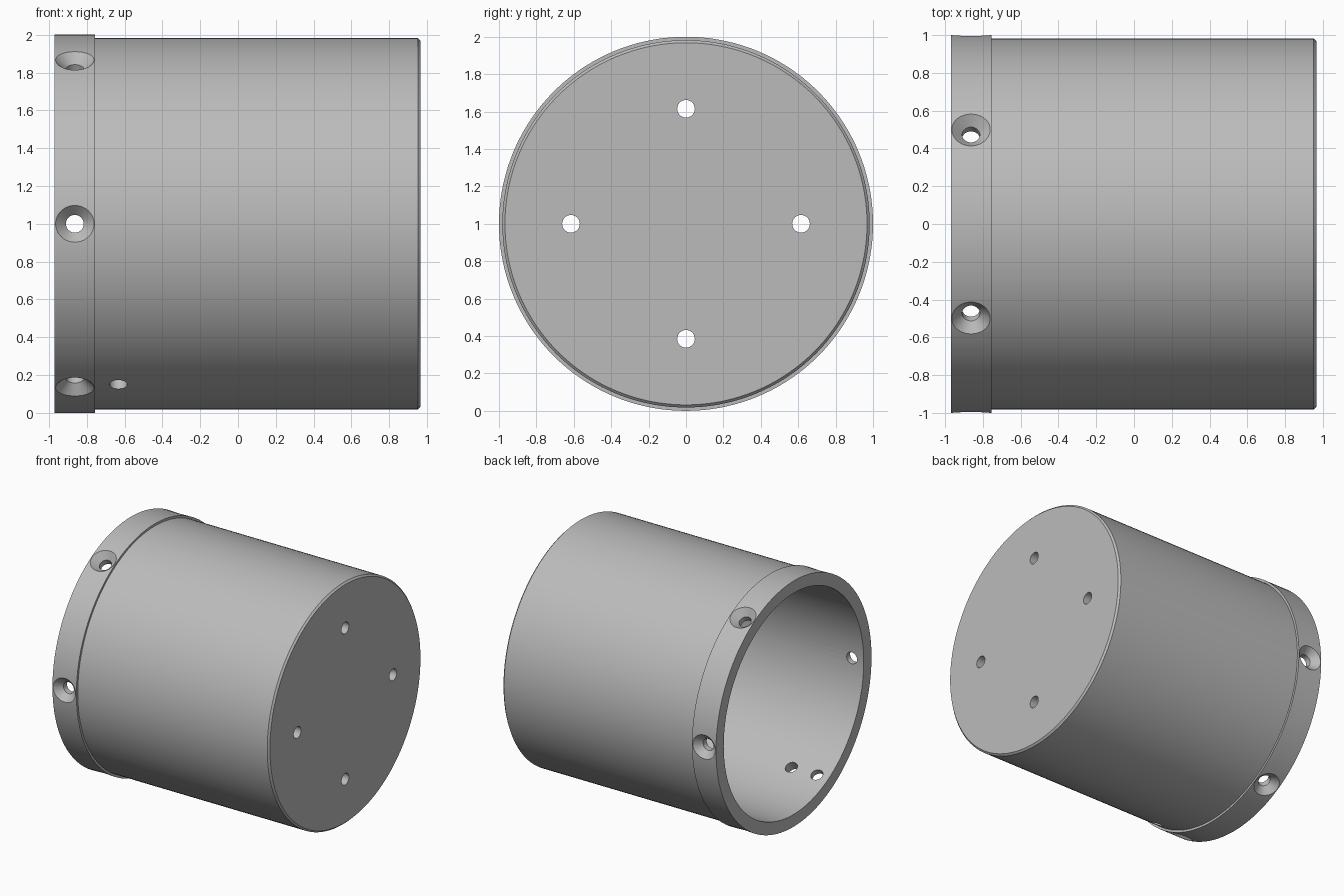
import bpy, bmesh
from math import cos, sin, pi, radians
from mathutils import Matrix, Vector

if "Cube" in bpy.data.objects:
    bpy.data.objects.remove(bpy.data.objects["Cube"], do_unlink=True)

# Shared metal colour
metal = bpy.data.materials.new("grey metal")
metal.use_nodes = True
grey = (0.5, 0.5, 0.5, 1)
metal.diffuse_color = grey
metal.node_tree.nodes["Principled BSDF"].inputs["Base Color"].default_value = grey


def lathe(name, profile, steps):
    """Revolve a profile of (distance along x, radius) points around x."""
    bm = bmesh.new()
    verts = [bm.verts.new((x, 0, r)) for x, r in profile]
    edges = [bm.edges.new(pair) for pair in zip(verts, verts[1:])]
    bmesh.ops.spin(bm, geom=verts + edges, cent=(0, 0, 0), axis=(1, 0, 0),
                   angle=2 * pi, steps=steps)
    bmesh.ops.remove_doubles(bm, verts=bm.verts, dist=1e-5)
    bmesh.ops.recalc_face_normals(bm, faces=bm.faces)
    mesh = bpy.data.meshes.new(name)
    bm.to_mesh(mesh)
    bm.free()
    mesh.materials.append(metal)
    obj = bpy.data.objects.new(name, mesh)
    bpy.context.collection.objects.link(obj)
    return obj


def cut(target, profile, location, direction):
    """Drill a round hole whose profile runs along the given direction."""
    tool = lathe("drill", profile, 40)
    tool.hide_render = True
    turn = Vector(direction).to_track_quat("X", "Z").to_matrix().to_4x4()
    tool.data.transform(Matrix.Translation(location) @ turn)
    mod = target.modifiers.new("hole", "BOOLEAN")
    mod.operation = "DIFFERENCE"
    mod.solver = "EXACT"
    mod.object = tool
    bpy.context.view_layer.objects.active = target
    bpy.ops.object.modifier_apply(modifier=mod.name)
    bpy.data.objects.remove(tool, do_unlink=True)


# Cup lying on its side: closed end at +x, raised collar at the open end
open_x, collar_x, end_x = -0.97, -0.755, 0.965
outer, bore, floor = 0.982, 0.9, 0.1
cup = lathe("flanged_cup", [
    (end_x, 0), (end_x, outer - 0.014), (end_x - 0.014, outer),
    (collar_x, outer), (collar_x, 1), (open_x, 1),
    (open_x, bore), (end_x - floor, bore), (end_x - floor, 0)], 144)
cup.data.transform(Matrix.Translation((0, 0, 1)))

hole = 0.047
plain = [(-0.2, 0), (-0.2, hole), (0.2, hole), (0.2, 0)]
countersunk = [(-0.2, 0), (-0.2, hole), (-0.055, hole),
               (0.02, 0.122), (0.02, 0)]

# Six countersunk screw holes around the collar
for i in range(6):
    a = radians(60 * i)
    out = Vector((0, cos(a), sin(a)))
    cut(cup, countersunk, out + Vector((-0.863, 0, 1)), out)

# Single drain hole beside the collar, low on the front
out = Vector((0, -cos(radians(60)), -sin(radians(60))))
cut(cup, plain, out * 0.95 + Vector((-0.633, 0, 1)), out)

# Four mounting holes through the closed end
for i in range(4):
    a = pi / 2 * i
    cut(cup, plain, (end_x, 0.615 * cos(a), 1 + 0.615 * sin(a)), (1, 0, 0))

bpy.ops.object.select_all(action="DESELECT")
cup.select_set(True)
bpy.context.view_layer.objects.active = cup
bpy.ops.object.shade_smooth_by_angle(angle=radians(30))
